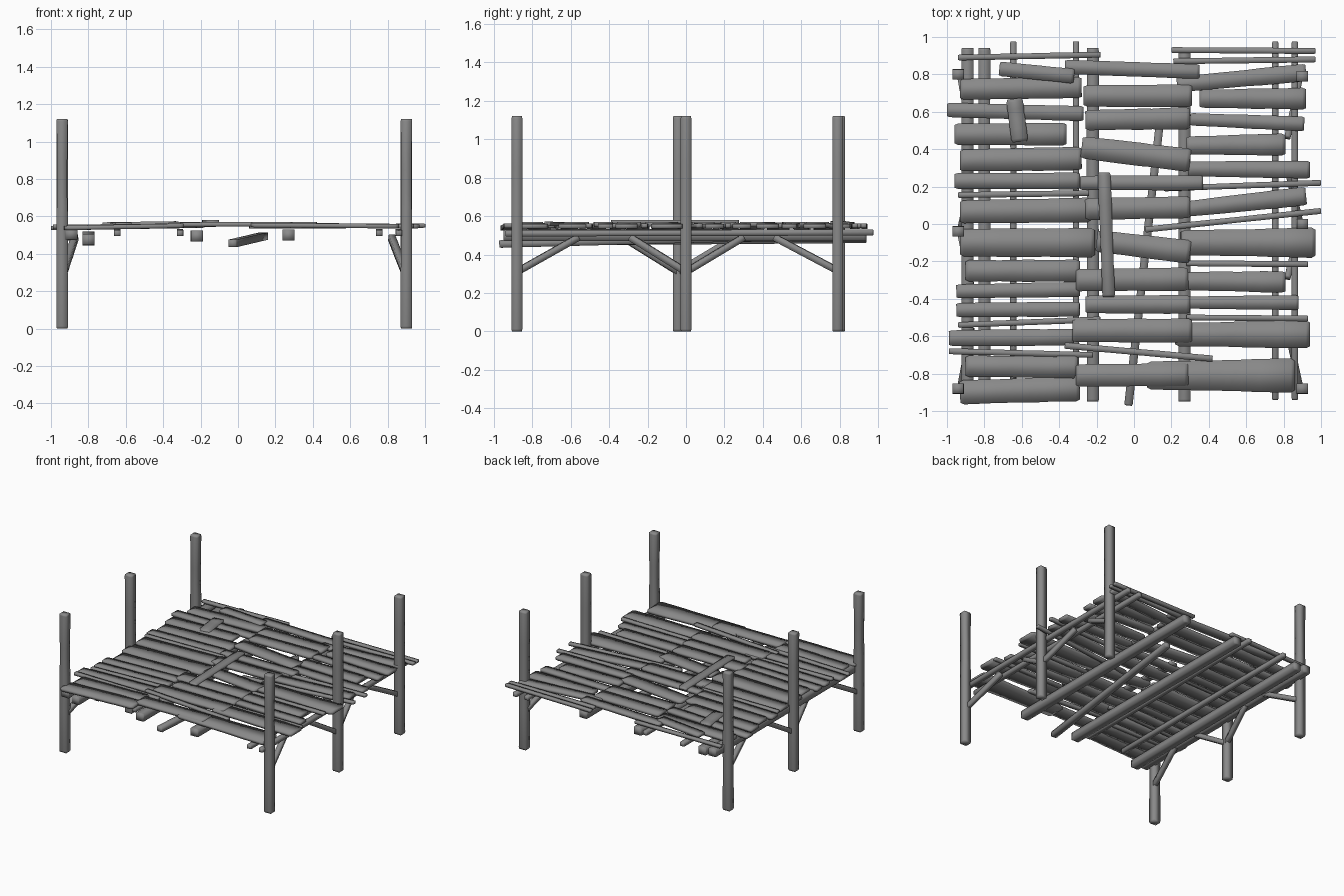
import bpy, bmesh, random
from mathutils import Vector

random.seed(4)
wood = bpy.data.materials.new("grey_wood")
wood.diffuse_color = (0.25, 0.25, 0.25, 1)


def timber(name, a, b, w, h, w2=None, rough=0.06, across=None, waist=None, end=0.84):
    """Four-sided hewn timber from a to b, w wide and h thick, with slightly worn ends."""
    a, b = Vector(a), Vector(b)
    w2 = w2 or w
    d = b - a
    n = d.normalized()
    side = across or n.cross(Vector((0, 0, 1))).normalized()
    up = side.cross(n).normalized()
    e = min(0.02, w * 0.2) / d.length
    bm = bmesh.new()
    rings = []
    for t in (0, e, 0.3, 0.55, 0.64, 0.76, 1 - e, 1):
        k = end if t in (0, 1) else 1 - random.random() * rough
        if waist and t in (0.64, 0.76):
            k = waist
        width = (w + (w2 - w) * t) * k / 2
        thick = h / 2 * (end if t in (0, 1) else 1)
        c = a + d * t
        rings.append([bm.verts.new(c + side * sx * width + up * sz * thick)
                      for sx, sz in ((-1, -1), (1, -1), (1, 1), (-1, 1))])
    for r, s in zip(rings, rings[1:]):
        for i in range(4):
            j = (i + 1) % 4
            bm.faces.new((r[i], r[j], s[j], s[i]))
    bm.faces.new(rings[0][::-1])
    bm.faces.new(rings[-1])
    bmesh.ops.recalc_face_normals(bm, faces=bm.faces)
    for f in bm.faces:
        f.smooth = True
    me = bpy.data.meshes.new(name)
    bm.to_mesh(me)
    bm.free()
    me.materials.append(wood)
    ob = bpy.data.objects.new(name, me)
    bpy.context.collection.objects.link(ob)
    return ob


# Posts, three on each side
X = Vector((1, 0, 0))
for x, ys in ((-0.94, (-0.88, -0.04, 0.80)), (0.90, (-0.88, 0.0, 0.79))):
    for y in ys:
        timber("post", (x, y, 0.0), (x, y, 1.12), 0.062, 0.056, across=X,
               waist=random.choice((0.85, 0.97)), end=0.93)

# Diagonal braces from posts up to the side beams: x_low, x_high, y_low, y_high
for xl, xh, ym in ((-0.93, -0.87, -0.04), (0.89, 0.82, 0.0)):
    for y0, y1 in ((-0.88, -0.56), (ym, ym - 0.29), (ym, ym + 0.30), (0.80, 0.46)):
        timber("brace", (xl, y0, 0.31), (xh, y1, 0.49), 0.035, 0.035)

# Heavy beams running front to back
for x, z0, z1 in ((-0.89, 0.505, 0.50), (-0.80, 0.475, 0.49),
                  (-0.22, 0.495, 0.495), (0.27, 0.50, 0.50)):
    timber("heavy_beam", (x, -0.95, z0), (x, 0.94, z1), 0.066, 0.06, end=0.93)

# Light joists
for x, y0, y1 in ((-0.645, -0.9, 0.975), (-0.31, -0.9, 0.975),
                  (0.755, -0.94, 0.975), (0.86, -0.94, 0.975)):
    timber("joist", (x, y0, 0.51), (x, y1, 0.515), 0.035, 0.032)

# Loose slanting beam under the middle
timber("slanting_beam", (-0.03, -0.97, 0.455), (0.14, 0.56, 0.495), 0.045, 0.04)

# Deck planks by column: x0, x1, y0, y1, width
left = [
    (-.93, -.28, .72, .73, .115), (-1.0, -.27, .61, .59, .08),
    (-.96, -.36, .48, .48, .12), (-.93, -.28, .34, .35, .125), (-.96, -.29, .23, .23, .09),
    (-.93, -.23, .065, .075, .13), (-.93, -.21, -.10, -.10, .155), (-.90, -.29, -.25, -.25, .12),
    (-.95, -.29, -.36, -.35, .08), (-.95, -.29, -.46, -.455, .08), (-.99, -.32, -.61, -.605, .09),
    (-.90, -.30, -.76, -.765, .12), (-.93, -.29, -.90, -.88, .135)]
middle = [
    (-.37, .35, .84, .815, .08), (-.27, .31, .685, .685, .12), (-.26, .30, .555, .565, .115),
    (-.28, .30, .41, .34, .125), (-.29, .37, .22, .22, .08), (-.26, .30, .08, .09, .12),
    (-.20, .30, -.09, -.15, .125), (-.31, .29, -.30, -.295, .125), (-.26, .30, -.43, -.43, .10),
    (-.33, .31, -.57, -.57, .13), (-.31, .29, -.81, -.805, .125)]
right = [
    (.23, .92, .745, .81, .09), (.35, .92, .67, .67, .11), (.30, .91, .56, .535, .075),
    (.28, .81, .42, .425, .11), (.29, .94, .295, .29, .09), (.28, .92, .08, .15, .095),
    (.25, .97, -.10, -.10, .15), (.28, .81, -.305, -.31, .11), (.28, .88, -.42, -.42, .075),
    (.22, .94, -.59, -.59, .14), (.07, .86, -.81, -.81, .17)]
for name, planks, z0, z1 in (("left_plank", left, 0.538, 0.55),
                             ("middle_plank", middle, 0.556, 0.558),
                             ("right_plank", right, 0.553, 0.547)):
    for x0, x1, y0, y1, w in planks:
        k = 0.09 if name == "right_plank" else 0.03
        timber(name, (x0, y0, z0), (x1, y1, z1), w * (1 - k), 0.024, w * (1 + k))

# Thin sticks filling the gaps
for x0, x1, y0, y1 in (
        (-.94, -.18, .89, .905), (.20, .97, .93, .925), (.21, .97, .87, .88),
        (-.94, -.24, .155, .165), (.16, 1.0, .19, .22), (.06, 1.0, -.03, .07),
        (.28, .93, -.21, -.215), (.28, .93, -.50, -.505), (-.94, -.18, -.54, -.51),
        (-.99, -.22, -.68, -.70)):
    timber("stick", (x0, y0, 0.545), (x1, y1, 0.55), 0.032, 0.022)
timber("top_stick", (-.37, -.65, 0.558), (.42, -.72, 0.56), 0.035, 0.022)

# Patch boards lying across the deck
timber("patch_board", (-0.72, 0.83, 0.556), (-0.32, 0.79, 0.562), 0.08, 0.024)
timber("patch_board", (-0.61, 0.44, 0.556), (-0.64, 0.67, 0.556), 0.09, 0.022)
timber("patch_board", (-0.135, -0.39, 0.57), (-0.16, 0.275, 0.57), 0.07, 0.02)
